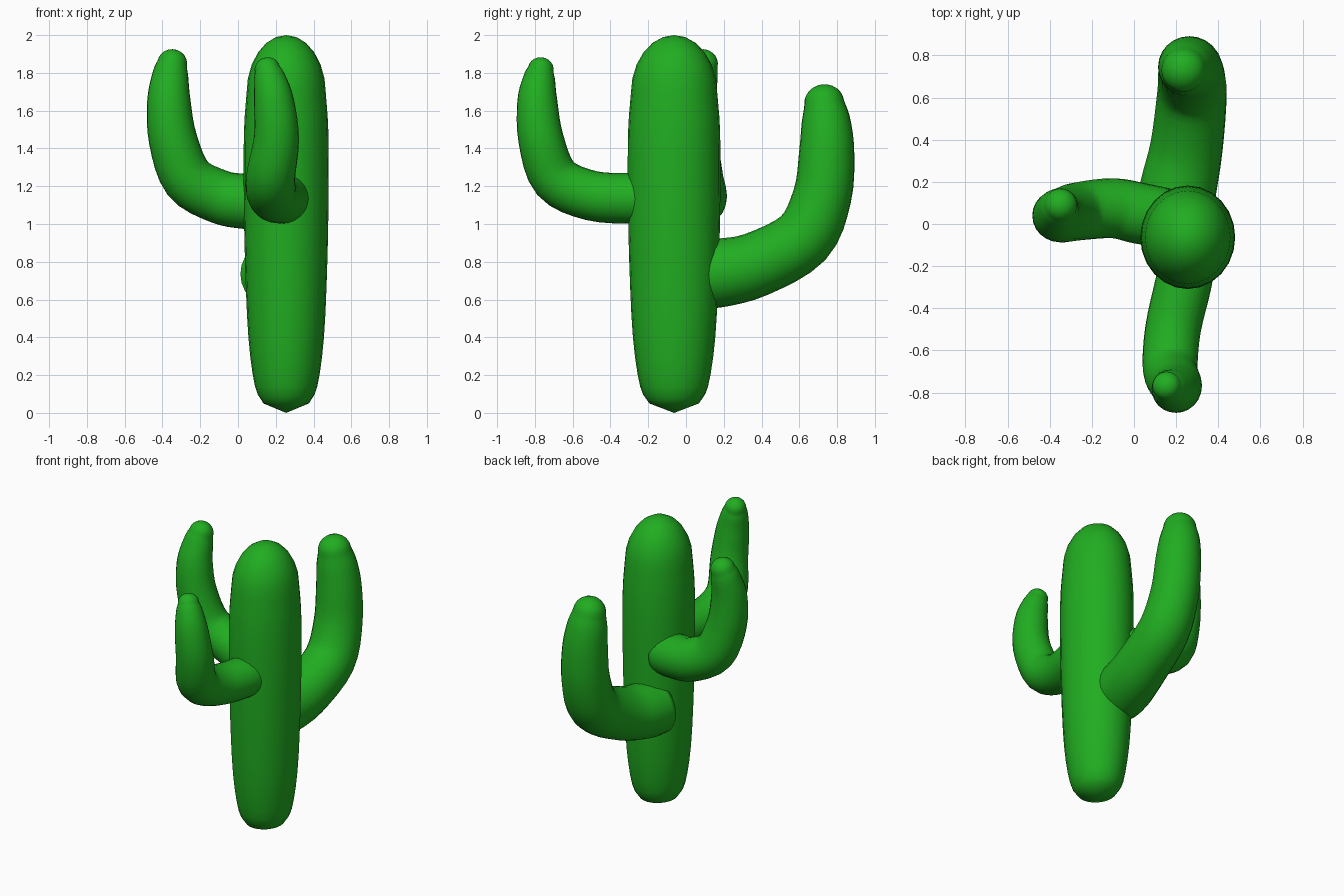
import bpy, bmesh, math
from mathutils import Vector

if "Cube" in bpy.data.objects:
    bpy.data.objects.remove(bpy.data.objects["Cube"])

GREEN = bpy.data.materials.new("cactus_green")
GREEN.diffuse_color = (0.015, 0.42, 0.015, 1)
GREEN.use_nodes = True
GREEN.node_tree.nodes["Principled BSDF"].inputs["Base Color"].default_value = GREEN.diffuse_color
SIDES = 24


def spline(points, steps=4):
    """Catmull-Rom samples through (x, y, z, radius) points."""
    pts = [Vector(p) for p in points]
    pts = [2 * pts[0] - pts[1]] + pts + [2 * pts[-1] - pts[-2]]
    out = []
    for a, b, c, d in zip(pts, pts[1:], pts[2:], pts[3:]):
        for i in range(steps):
            t = i / steps
            out.append(0.5 * (2 * b + (c - a) * t + (2 * a - 5 * b + 4 * c - d) * t * t
                              + (3 * b - a - 3 * c + d) * t ** 3))
    return out + [pts[-2]]


def tube(name, rings, side, tip, y_scale=1.0, start=None):
    """Sweep circles along the rings, closed at the start and with a rounded tip."""
    bm = bmesh.new()
    pos = [r.to_3d() for r in rings]
    rad = [r[3] for r in rings]
    up = (pos[-1] - pos[-2]).normalized()
    end, end_r = pos[-1], rad[-1]
    for k in range(1, 6):  # rounded tip
        a = k * math.pi / 12
        pos.append(end + up * (tip * math.sin(a)))
        rad.append(end_r * math.cos(a))
    loops = []
    for i, p in enumerate(pos):
        t = (pos[min(i + 1, len(pos) - 1)] - pos[max(i - 1, 0)]).normalized()
        u = (side - t * side.dot(t)).normalized()
        v = t.cross(u)
        loop = []
        for s in range(SIDES):
            a = 2 * math.pi * s / SIDES
            loop.append(bm.verts.new(p + (u * math.cos(a) + v * math.sin(a) * y_scale) * rad[i]))
        loops.append(loop)
    ends = ((loops[0], start or pos[0]), (loops[-1], end + up * tip))
    for l0, l1 in zip(loops, loops[1:]):
        for s in range(SIDES):
            n = (s + 1) % SIDES
            bm.faces.new((l0[s], l0[n], l1[n], l1[s]))
    for loop, apex in ends:
        c = bm.verts.new(apex)
        for s in range(SIDES):
            bm.faces.new((loop[s], loop[(s + 1) % SIDES], c))
    bmesh.ops.recalc_face_normals(bm, faces=bm.faces)
    for f in bm.faces:
        f.smooth = True
    me = bpy.data.meshes.new(name)
    bm.to_mesh(me)
    bm.free()
    me.materials.append(GREEN)
    ob = bpy.data.objects.new(name, me)
    bpy.context.collection.objects.link(ob)
    return ob


X, Y = Vector((1, 0, 0)), Vector((0, 1, 0))

# Trunk: slightly oval, narrowing to a puckered base
profile = [(0.05, 0.12), (0.14, 0.165), (0.4, 0.2), (0.8, 0.218), (1.2, 0.225),
           (1.5, 0.223), (1.69, 0.21)]
tube("trunk", spline([(0.255, -0.063, z, r) for z, r in profile], 3), X, 0.31, 1.09,
     Vector((0.255, -0.063, 0.0)))

# Left arm
tube("left_arm", spline([
    (0.15, 0.03, 1.11, 0.14), (0.03, 0.05, 1.12, 0.145), (-0.10, 0.075, 1.145, 0.142),
    (-0.265, 0.06, 1.24, 0.138), (-0.345, 0.04, 1.45, 0.128), (-0.366, 0.045, 1.65, 0.115),
    (-0.358, 0.075, 1.79, 0.095), (-0.348, 0.09, 1.85, 0.079)]), Y, 0.075)

# Front arm
tube("front_arm", spline([
    (0.25, -0.18, 1.135, 0.132), (0.235, -0.28, 1.135, 0.134), (0.185, -0.50, 1.15, 0.132),
    (0.172, -0.69, 1.24, 0.13), (0.203, -0.768, 1.45, 0.12), (0.19, -0.787, 1.65, 0.106),
    (0.167, -0.777, 1.77, 0.085), (0.155, -0.768, 1.82, 0.068)]), X, 0.062)

# Back arm, the thickest and lowest
tube("back_arm", spline([
    (0.19, 0.06, 0.735, 0.18), (0.21, 0.17, 0.74, 0.182), (0.25, 0.37, 0.785, 0.172),
    (0.275, 0.62, 0.925, 0.165), (0.27, 0.722, 1.15, 0.155), (0.26, 0.745, 1.38, 0.146),
    (0.245, 0.742, 1.54, 0.13), (0.235, 0.732, 1.64, 0.106)]), X, 0.10)
